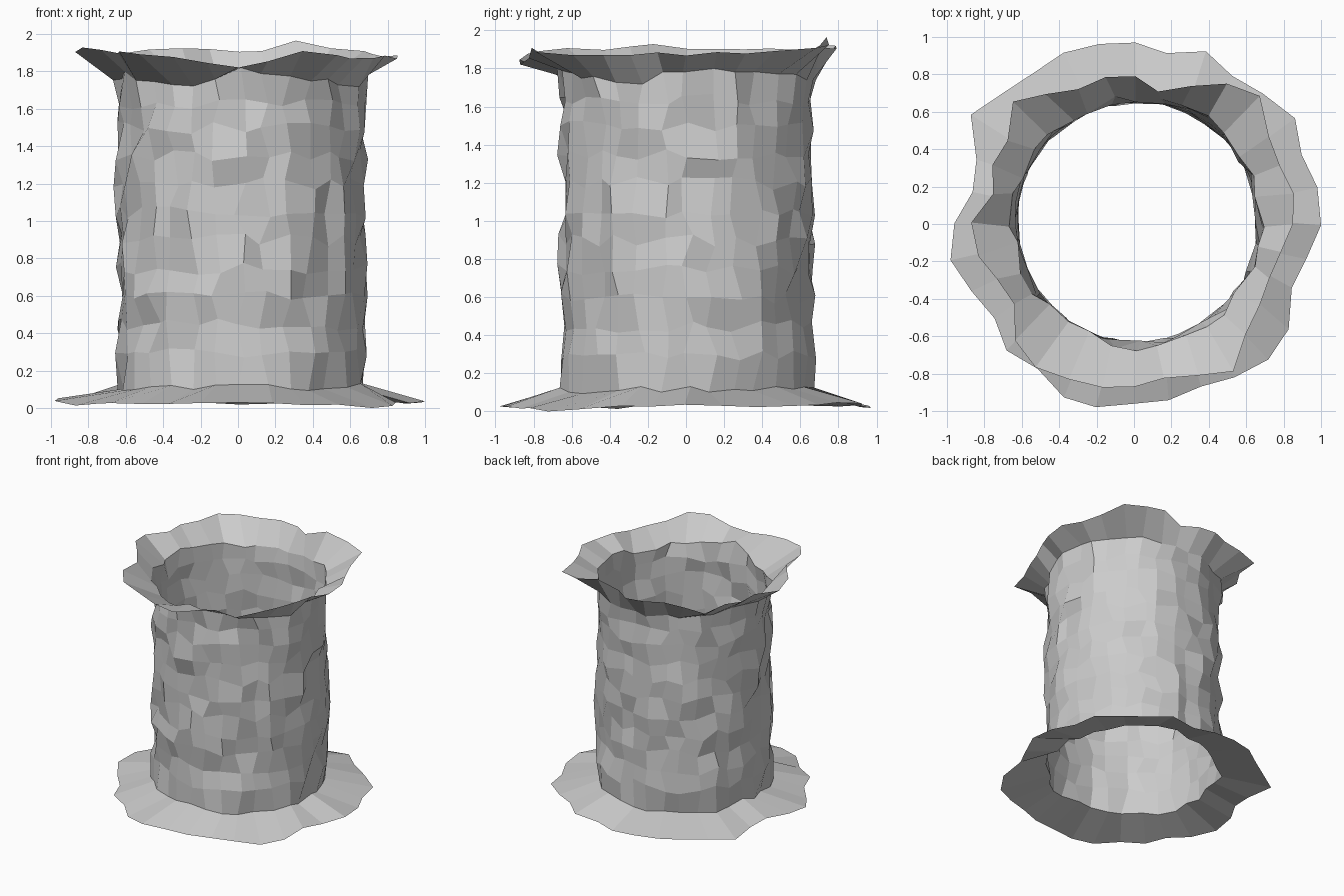
import bpy, bmesh, math, random

if "Cube" in bpy.data.objects:
    bpy.data.objects.remove(bpy.data.objects["Cube"])

random.seed(7)
SEG = 32                     # columns around the tube
WALL_R, CX, CY = 0.66, 0.015, 0.008

# Ragged rim radii, one per column, counter-clockwise from +x
bottom_r = [1.0, 1.0, .97, 1.03, .98, .95, 1.0, .93, .97, .98, .99, .97, .99, 1.05, .91, .88,
            .96, 1.0, .94, .90, .96, .93, 1.0, 1.0, .96, .96, .94, .98, 1.02, 1.0, .91, .94]
top_r = [.85, .87, .84, .86, .96, .90, .80, .72, .79, .80, .78, .84, .92, .81, .82, .77,
         .87, .85, .79, .77, .89, .93, .90, .89, .87, .84, .88, .95, .84, .80, .78, .80]
# Heights of the rims and of the crease under the top flare, every second column
top_z = [1.88, 1.88, 1.91, 1.96, 1.90, 1.93, 1.91, 1.90, 1.92, 1.93, 1.90, 1.87, 1.84, 1.91, 1.88, 1.88]
throat_z = [1.80, 1.77, 1.77, 1.75, 1.77, 1.77, 1.76, 1.77, 1.78, 1.80, 1.74, 1.74, 1.81, 1.79, 1.75, 1.75]
bottom_z = [.04, .04, .05, .04, .03, .04, .04, .05, .05, .03, .03, .03, .03, .03, .01, .03]


def jit(a):
    return random.uniform(-a, a)


def spread(values):
    """Heights for all columns, odd columns interpolated."""
    out = []
    for a, b in zip(values, values[1:] + values[:1]):
        out += [a, (a + b) / 2]
    return out


bm = bmesh.new()


def ring(radii, heights, cx=0, cy=0, out=0.0, along=0.01):
    """One ring of vertices, jittered outward and along the surface."""
    verts = []
    for i in range(SEG):
        r = radii[i] + jit(out)
        a = 2 * math.pi * i / SEG + jit(along) / r
        verts.append(bm.verts.new((cx + r * math.cos(a), cy + r * math.sin(a),
                                   heights[i] + jit(along))))
    return verts


# Bottom flange edge
rings = [ring(bottom_r, spread(bottom_z))]
# Rough stone wall rows
for z in [0.12, 0.305, 0.455, 0.605, 0.755, 0.905, 1.055, 1.205, 1.355, 1.505, 1.64]:
    along = 0.02 if z < 0.2 else 0.035
    rings.append(ring([WALL_R] * SEG, [z] * SEG, CX, CY, 0.028, along))
# Crease below the flare, then the flared top edge
rings.append(ring([WALL_R] * SEG, spread(throat_z), CX, CY, 0.028, 0.025))
rings.append(ring(top_r, spread(top_z), along=0.015))

for lo, hi in zip(rings, rings[1:]):
    for i in range(SEG):
        j = (i + 1) % SEG
        bm.faces.new((lo[i], lo[j], hi[j], hi[i]))

# Stand the model on the ground
low = min(v.co.z for v in bm.verts)
for v in bm.verts:
    v.co.z -= low

mesh = bpy.data.meshes.new("flanged_tube")
bm.to_mesh(mesh)
bm.free()
obj = bpy.data.objects.new("flanged_tube", mesh)
bpy.context.collection.objects.link(obj)
